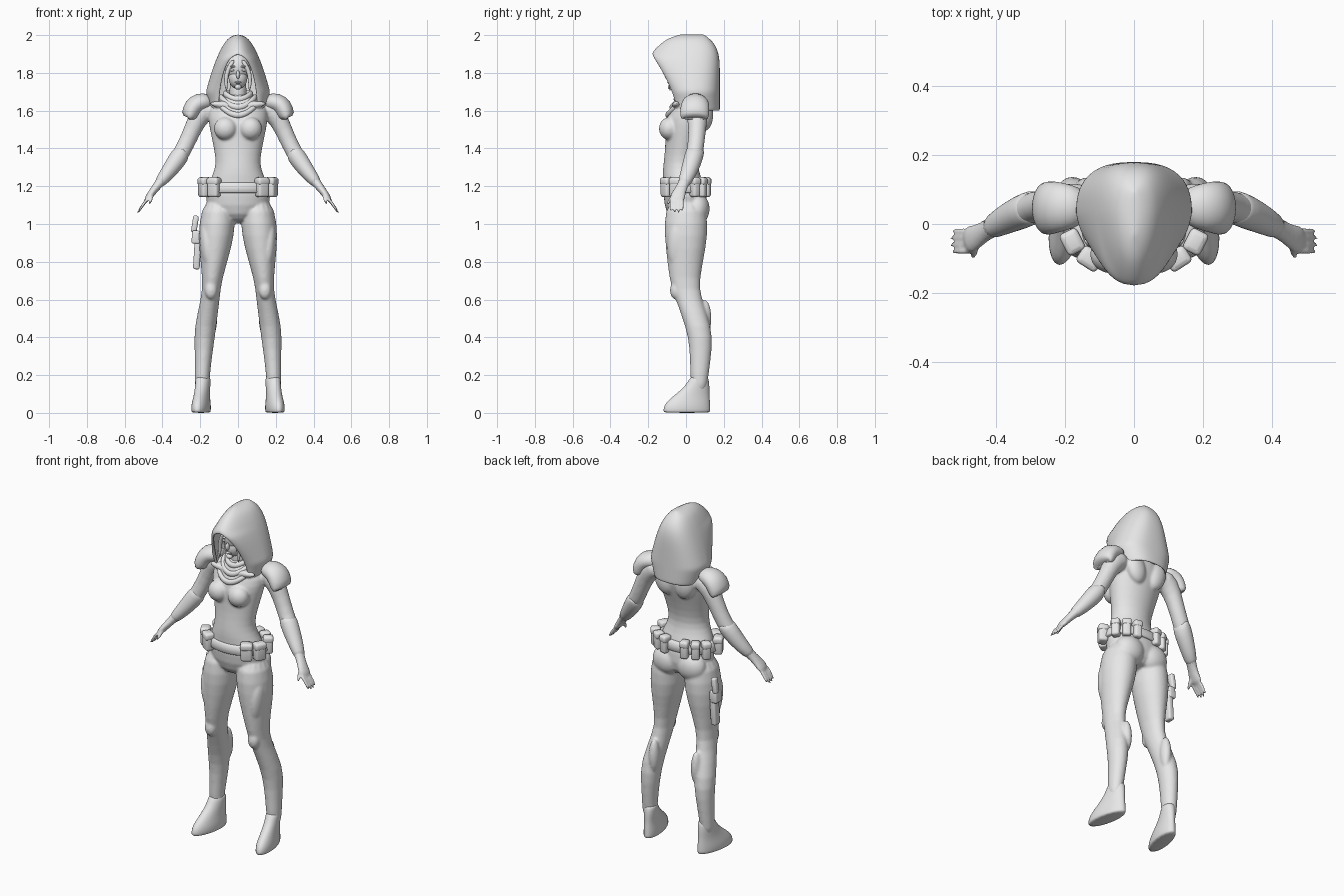
import bpy, bmesh
from math import pi, sin, cos, sqrt, radians, atan2
from mathutils import Vector, Matrix

if "Cube" in bpy.data.objects:
    bpy.data.objects.remove(bpy.data.objects["Cube"])

shade = 0.8
grey = bpy.data.materials.new("plain_grey")
grey.use_nodes = True
grey.diffuse_color = (shade, shade, shade, 1)
grey.node_tree.nodes["Principled BSDF"].inputs["Base Color"].default_value = grey.diffuse_color


def mirror(bm):
    """Add a copy of everything on the other side."""
    copied = bmesh.ops.duplicate(bm, geom=bm.verts[:] + bm.edges[:] + bm.faces[:])
    for item in copied["geom"]:
        if isinstance(item, bmesh.types.BMVert):
            item.co.x = -item.co.x


def finish(name, bm):
    bmesh.ops.recalc_face_normals(bm, faces=bm.faces)
    mesh = bpy.data.meshes.new(name)
    bm.to_mesh(mesh)
    bm.free()
    mesh.materials.append(grey)
    mesh.shade_smooth()
    part = bpy.data.objects.new(name, mesh)
    bpy.context.collection.objects.link(part)
    return part


def subdivide(part):
    modifier = part.modifiers.new("subdivide", 'SUBSURF')
    modifier.levels = modifier.render_levels = 1


def bevel(part, width):
    modifier = part.modifiers.new("round_edges", 'BEVEL')
    modifier.width, modifier.segments, modifier.limit_method = width, 3, 'NONE'


def tube(bm, rings, upright=False, sides=16):
    """Closed loft through rings of (x, y, z, width radius, depth radius)."""
    centres = [Vector(ring[:3]) for ring in rings]
    loops = []
    for i, (centre, ring) in enumerate(zip(centres, rings)):
        along = centres[min(i + 1, len(rings) - 1)] - centres[max(i - 1, 0)]
        along = Vector((0, 0, 1)) if upright else along.normalized()
        depth = (Vector((0, 1, 0)) - along * along.y).normalized()
        width = along.cross(depth)
        angles = [2 * pi * k / sides for k in range(sides)]
        loops.append([bm.verts.new(centre + width * ring[3] * cos(a) + depth * ring[4] * sin(a))
                      for a in angles])
    for lower, upper in zip(loops, loops[1:]):
        for k in range(sides):
            bm.faces.new((lower[k - 1], lower[k], upper[k], upper[k - 1]))
    bm.faces.new(loops[0])
    bm.faces.new(loops[-1])


def blob(bm, centre, size, tilt=0):
    placed = Matrix.Translation(centre) @ Matrix.Rotation(tilt, 4, 'Y') @ Matrix.Diagonal((*size, 1))
    bmesh.ops.create_icosphere(bm, subdivisions=3, radius=1, matrix=placed)


def box(bm, centre, size, turn=0, lean=0):
    turned = Matrix.Rotation(turn, 4, 'Z') @ Matrix.Rotation(lean, 4, 'Y')
    placed = Matrix.Translation(centre) @ turned @ Matrix.Diagonal((*size, 1))
    bmesh.ops.create_cube(bm, size=1, matrix=placed)


# Body: left leg, arm, hand and muscles first, then mirrored
bm = bmesh.new()
tube(bm, [(.1, 0, 1.14, .08, .1), (.11, 0, 1, .1, .12), (.12, 0, .88, .09, .11), (.137, -.01, .7, .05, .08),
          (.145, .01, .61, .05, .07), (.175, .07, .45, .06, .07), (.18, .08, .34, .05, .06),
          (.19, .07, .2, .04, .05), (.19, .07, .1, .04, .04)], upright=True)
forearm = [(.29, .05, 1.39, .045, .045), (.325, .035, 1.335, .045, .046), (.38, .01, 1.26, .034, .037),
           (.43, -.02, 1.2, .022, .027)]
tube(bm, [(.12, .06, 1.63, .06, .06), (.2, .06, 1.59, .06, .06), (.24, .06, 1.5, .046, .046), *forearm,
          (.46, -.04, 1.16, .02, .04), (.49, -.05, 1.12, .015, .045)])
for finger in range(4):
    y = -.02 - .02 * finger
    reach = .8 if finger in (0, 3) else 1
    knuckle = Vector((.505, y, 1.1))
    tip = knuckle + Vector((.03, 0, -.05)) * reach
    tube(bm, [(.475, y, 1.14, .01, .01), (*knuckle, .01, .01), (*tip, .007, .007)], sides=8)
thumb = .012
tube(bm, [(.455, -.05, 1.16, thumb, thumb), (.46, -.085, 1.13, thumb, thumb), (.47, -.1, 1.1, .007, .007)], sides=8)
bust, buttock, knee = (.066, -.088, 1.505), (.08, .06, 1.08), (.143, -.055, .65)
outer_thigh, shoulder_blade, calf, collar_bone = (.16, -.04, .88), (.07, .1, 1.58), (.14, .1, .5), (.07, -.05, 1.63)
blob(bm, bust, (.062, .056, .062))
blob(bm, buttock, (.09, .066, .085))
blob(bm, knee, (.034, .03, .05))
blob(bm, outer_thigh, (.04, .06, .14), tilt=.1)
blob(bm, shoulder_blade, (.06, .045, .09), tilt=.25)
blob(bm, calf, (.03, .035, .1))
blob(bm, collar_bone, (.08, .025, .02), tilt=-.1)
mirror(bm)

# Torso as height, half width, front and back
torso = [(1, .08, -.08, .09), (1.1, .185, -.12, .12), (1.2, .165, -.12, .1), (1.26, .135, -.125, .075),
         (1.32, .115, -.12, .06), (1.4, .128, -.11, .075), (1.5, .15, -.11, .11), (1.56, .16, -.11, .13),
         (1.63, .16, -.07, .14), (1.7, .06, -.05, .1)]
tube(bm, [(0, (front + back) / 2, z, half, (back - front) / 2) for z, half, front, back in torso],
     upright=True, sides=24)
body = finish("body", bm)
subdivide(body)
merge = body.modifiers.new("merge", 'REMESH')
merge.mode, merge.voxel_size, merge.use_smooth_shade = 'VOXEL', .007, True
soften = body.modifiers.new("soften", 'SMOOTH')
soften.factor, soften.iterations = .5, 6

# Boots, with the toes turned out
bm = bmesh.new()
sole = (.19, .005, 0, .045, .125)
tube(bm, [sole, (.19, .005, .007, .048, .127), (.19, .005, .035, .05, .126), (.19, .015, .065, .045, .114),
          (.19, .035, .1, .04, .09), (.19, .06, .14, .04, .066), (.19, .07, .185, .04, .05),
          (.19, .07, .19, .034, .044)], upright=True)
for vert in bm.verts:
    vert.co.x -= .16 * (vert.co.y - .04)
mirror(bm)
subdivide(finish("boots", bm))

# Forearm guards: a slightly thicker skin over the forearm, flared at the elbow
bm = bmesh.new()
tube(bm, [forearm[0]] + [(*ring[:3], ring[3] + .005, ring[4] + .005) for ring in forearm])
mirror(bm)
subdivide(finish("forearm_guards", bm))

# Shoulder pads
bm = bmesh.new()
tube(bm, [(.135, .055, 1.64, .035, .045), (.18, .05, 1.65, .05, .066), (.225, .05, 1.636, .056, .076),
          (.25, .045, 1.595, .05, .08), (.26, .045, 1.555, .043, .075), (.26, .045, 1.56, .03, .06)])
mirror(bm)
subdivide(finish("shoulder_pads", bm))

# Hood: open below the brow, closed and rounded above it
bm = bmesh.new()
loops = []
bottom, brow, top, steps = 1.6, 1.9, 2, 20
for step in range(steps + 1):
    z = bottom + (top - bottom) * step / steps
    opening = min(1, (z - bottom) / (brow - bottom))
    edge = .1 * sqrt(max(0, 1 - opening ** 2))
    half = .16 * sqrt(max(0, 1 - abs(z - 1.7) / .3))
    front = -.04 - .135 * opening ** 1.5
    if z > brow:
        front *= sqrt(max(0, (top - z) / (top - brow)))
    back = .17 - .09 * max(0, (z - 1.7) / .3) ** 6
    outline = []
    for k in range(17):
        a = pi * k / 16
        if k < 8:
            outline.append((edge + (half - edge) * sin(a), .04 + (front - .04) * cos(a) ** 1.3))
        else:
            outline.append((half * sin(a) ** .75 if k < 16 else 0, .04 + (back - .04) * abs(cos(a)) ** .85))
    outline += [(-x, y) for x, y in outline[-2::-1]]
    loops.append([bm.verts.new((x, y, z)) for x, y in outline])
for lower, upper in zip(loops, loops[1:]):
    for k in range(len(lower) - 1):
        bm.faces.new((lower[k], lower[k + 1], upper[k + 1], upper[k]))
bmesh.ops.remove_doubles(bm, verts=bm.verts, dist=.0005)
hood = finish("hood", bm)
shell = hood.modifiers.new("thickness", 'SOLIDIFY')
shell.thickness, shell.offset = .01, -1
subdivide(hood)

# Head with neck, jaw, nose, mouth, chin, eyes and brows
bm = bmesh.new()
blob(bm, (.03, -.085, 1.815), (.016, .01, .007))
blob(bm, (.03, -.09, 1.835), (.024, .01, .006), tilt=-.15)
mirror(bm)
blob(bm, (0, .01, 1.7), (.045, .05, .12))
blob(bm, (0, -.01, 1.83), (.07, .09, .09))
blob(bm, (0, -.045, 1.775), (.05, .05, .06))
blob(bm, (0, -.1, 1.79), (.01, .014, .022))
blob(bm, (0, -.09, 1.75), (.02, .01, .006))
blob(bm, (0, -.08, 1.725), (.018, .016, .014))
finish("head", bm)

# Hair locks framing the face
bm = bmesh.new()
lock = .013
tube(bm, [(.02, -.09, 1.87, lock, lock), (.056, -.085, 1.82, lock, lock), (.066, -.08, 1.76, lock, lock),
          (.06, -.085, 1.7, lock / 4, lock / 4)], sides=8)
mirror(bm)
subdivide(finish("hair_locks", bm))

# Scarf: three folds, each dipping lower at the front
bm = bmesh.new()
around, across = 32, 8
for fold in range(3):
    radius, height, dip, thick = .068 + .022 * fold, 1.69 - .02 * fold, .03 + .022 * fold, .018
    rings = []
    for i in range(around):
        a = 2 * pi * i / around
        outward = Vector((sin(a), -cos(a), 0))
        centre = outward * radius + Vector((0, .015, height - dip * max(0, cos(a)) ** 2))
        angles = [2 * pi * j / across for j in range(across)]
        rings.append([bm.verts.new(centre + thick * (outward * cos(b) * .8 + Vector((0, 0, sin(b)))))
                      for b in angles])
    for i in range(around):
        for j in range(across):
            bm.faces.new((rings[i - 1][j - 1], rings[i - 1][j], rings[i][j], rings[i][j - 1]))
subdivide(finish("scarf", bm))

# Belt and its pouches with flaps
bm = bmesh.new()
tube(bm, [(0, -.01, 1.165, .18, .12), (0, -.01, 1.17, .186, .126), (0, -.01, 1.215, .174, .122),
          (0, -.01, 1.22, .165, .115)], upright=True, sides=32)
finish("belt", bm)
bm = bmesh.new()
for degrees in (-48, -20, 28, 50, 70):
    a = radians(degrees)
    width = .045 if degrees > 0 else .063
    x, y, turn = .19 * cos(a), .122 * sin(a) - .01, atan2(sin(a) * 1.4, cos(a))
    box(bm, (x, y, 1.195), (.05, width, .105), turn)
    box(bm, (x, y, 1.226), (.056, width + .006, .04), turn)
mirror(bm)
bevel(finish("belt_pouches", bm), .013)

# Holster on the right thigh, with the grip above it
bm = bmesh.new()
box(bm, (-.215, .035, .86), (.035, .05, .2), lean=.06)
box(bm, (-.222, .035, .93), (.045, .06, .07), lean=.06)
box(bm, (-.228, .05, 1), (.03, .036, .09), lean=.15)
bevel(finish("thigh_holster", bm), .01)
